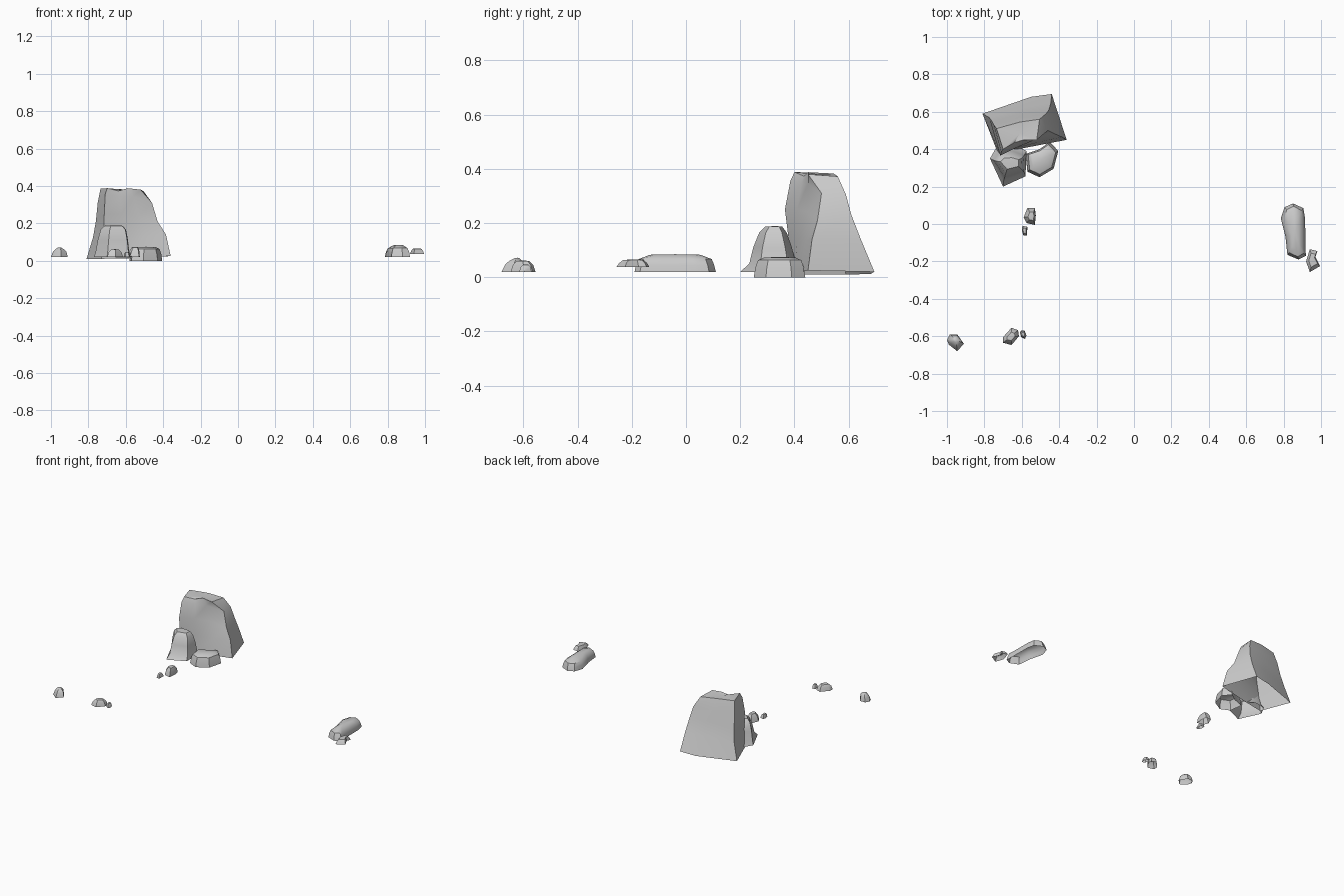
import bpy, bmesh, math


def loft(name, rings, peak):
    """Skin stacked rings of points, close the top, leave the underside open."""
    bm = bmesh.new()
    rows = [[bm.verts.new(p) for p in ring] for ring in rings]
    n = len(rows[0])
    for lo, hi in zip(rows, rows[1:]):
        for i in range(n):
            j = (i + 1) % n
            bm.faces.new((lo[i], lo[j], hi[j], hi[i]))
    tip = bm.verts.new(peak)
    for i in range(n):
        bm.faces.new((rows[-1][i], rows[-1][(i + 1) % n], tip))
    bm.normal_update()
    mesh = bpy.data.meshes.new(name)
    bm.to_mesh(mesh)
    bm.free()
    ob = bpy.data.objects.new(name, mesh)
    bpy.context.collection.objects.link(ob)
    bpy.ops.object.select_all(action='DESELECT')
    ob.select_set(True)
    bpy.context.view_layer.objects.active = ob
    bpy.ops.object.shade_smooth_by_angle(angle=math.radians(38))
    return ob


def rock(name, outline, levels, shift=(0, 0)):
    """Small rock: counter-clockwise base outline, shrunk level by level (z, sx, sy)."""
    cx = sum(p[0] for p in outline) / len(outline)
    cy = sum(p[1] for p in outline) / len(outline)
    z0, z1 = levels[0][0], levels[-1][0]
    rings = []
    for z, sx, sy in levels:
        t = (z - z0) / (z1 - z0)
        ox, oy = cx + shift[0] * t, cy + shift[1] * t
        rings.append([(ox + (x - cx) * sx, oy + (y - cy) * sy, z) for x, y in outline])
    return loft(name, rings, (cx + shift[0], cy + shift[1], z1 + 0.002))


# Big boulder: vertical edge lines, from the ground to the rim
front_left = [(-.73, .385, .01), (-.72, .38, .13), (-.715, .365, .25), (-.71, .385, .355), (-.70, .40, .388)]
front_a = [(-.62, .40, .015), (-.62, .41, .13), (-.625, .41, .25), (-.63, .425, .345), (-.64, .435, .373)]
front_b = [(-.49, .425, .02), (-.50, .44, .13), (-.53, .45, .24), (-.56, .45, .345), (-.59, .45, .388)]
front_right = [(-.36, .45, .025), (-.385, .465, .14), (-.43, .485, .21), (-.46, .50, .31), (-.52, .45, .38)]
back_right = [(-.44, .695, .02), (-.445, .645, .14), (-.455, .61, .23), (-.47, .59, .305), (-.505, .56, .372)]
back_mid = [(-.55, .68, .012), (-.57, .625, .14), (-.59, .59, .23), (-.60, .57, .31), (-.61, .545, .382)]
back_left = [(-.81, .59, .01), (-.775, .57, .125), (-.76, .55, .21), (-.75, .53, .31), (-.735, .51, .385)]
columns = [front_left, front_a, front_b, front_right, back_right, back_mid, back_left]
loft("big_boulder", list(zip(*columns)), (-.61, .485, .38))

# Two rocks leaning on the boulder
rock("tall_side_rock",
     [(-.77, .35), (-.70, .20), (-.58, .255), (-.575, .39), (-.65, .43), (-.73, .42)],
     [(.02, 1, 1), (.05, .92, .75), (.11, .83, .62), (.165, .70, .44), (.187, .50, .27)],
     (.005, -.01))
rock("low_side_rock",
     [(-.58, .375), (-.57, .28), (-.505, .25), (-.43, .295), (-.405, .39), (-.45, .44), (-.505, .40)],
     [(0, 1, 1), (.035, .94, .94), (.063, .84, .84), (.073, .6, .6)])

# Pebbles trailing in front of the boulder
low = [(.02, 1, 1), (.04, .88, .88), (.055, .65, .65)]
rock("trail_pebble_large",
     [(-.59, .035), (-.575, .005), (-.53, -.005), (-.525, .045), (-.53, .085), (-.57, .085)],
     [(.02, 1, 1), (.05, .85, .85), (.072, .5, .5)], (.004, 0))
rock("trail_pebble_small",
     [(-.60, -.03), (-.592, -.06), (-.572, -.063), (-.57, -.015), (-.595, -.01)],
     [(.02, 1, 1), (.035, .85, .85), (.045, .55, .55)])

# Pebbles at the front left corner
rock("corner_pebble",
     [(-1, -.62), (-.99, -.645), (-.945, -.68), (-.91, -.64), (-.945, -.59), (-.985, -.59)],
     [(.02, 1, 1), (.048, .80, .80), (.06, .55, .55), (.07, .22, .22)], (.006, .005))
rock("front_pebble_large",
     [(-.70, -.605), (-.70, -.635), (-.655, -.647), (-.615, -.60), (-.62, -.567), (-.655, -.555)],
     [(.02, 1, 1), (.045, .82, .82), (.06, .5, .5)])
rock("front_pebble_small",
     [(-.61, -.58), (-.603, -.605), (-.583, -.615), (-.575, -.595), (-.585, -.57), (-.605, -.57)],
     [(.02, 1, 1), (.037, .85, .85), (.046, .5, .5)])

# Long flat rock on the right, with a chip beside it
rock("long_flat_rock",
     [(.785, .03), (.81, -.07), (.82, -.165), (.88, -.19), (.92, -.17), (.917, -.145),
      (.915, .03), (.905, .085), (.85, .11), (.805, .09)],
     [(.02, 1, 1), (.045, .92, .96), (.067, .78, .9), (.083, .38, .62)])
rock("flat_chip",
     [(.92, -.20), (.94, -.257), (.995, -.225), (.97, -.175), (.98, -.145), (.94, -.135)],
     [(.037, 1, 1), (.052, .85, .85), (.064, .62, .62)])
